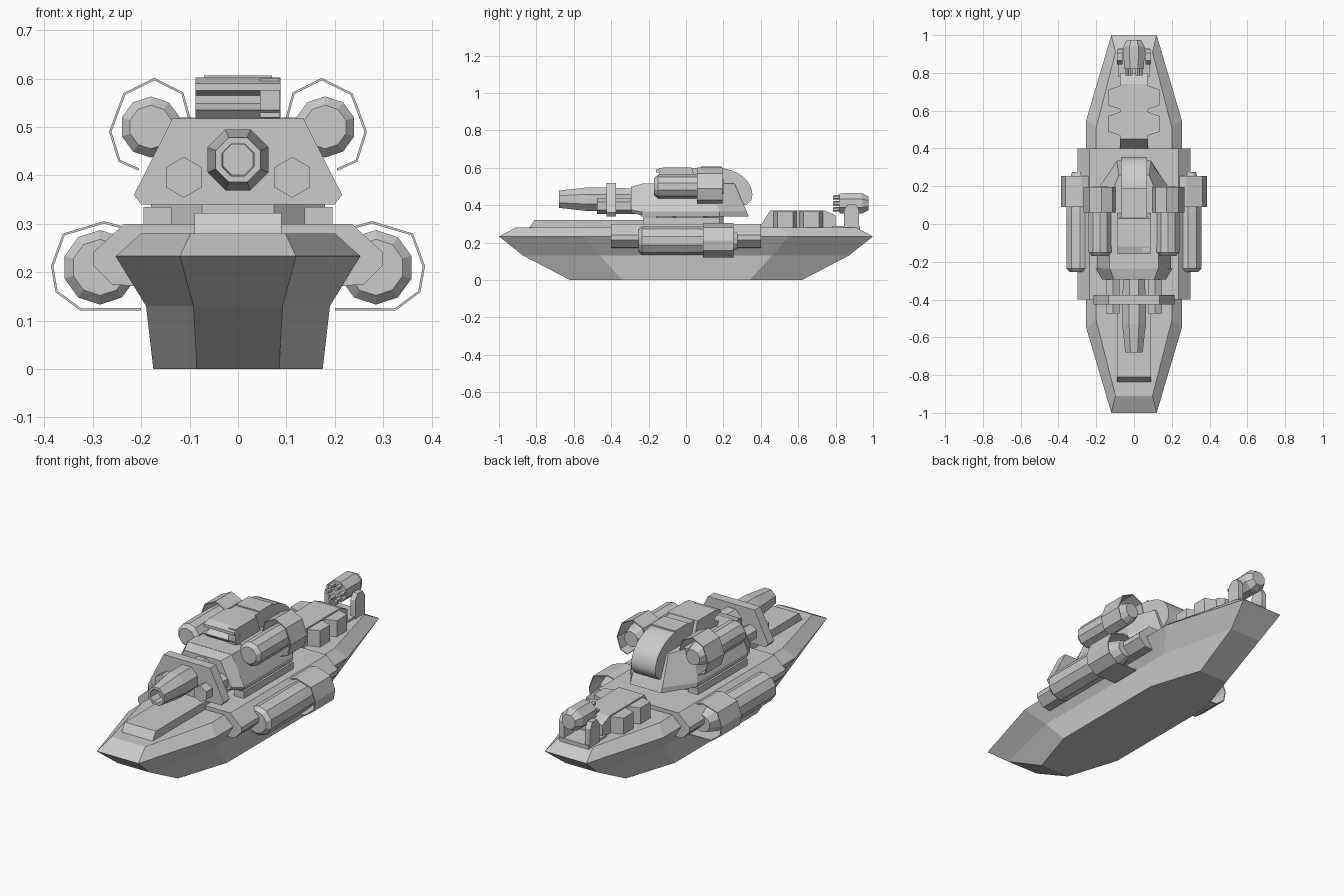
import bpy, bmesh, math

if "Cube" in bpy.data.objects:
    bpy.data.objects.remove(bpy.data.objects["Cube"])

def loft(name, rings, caps=True, closed=True):
    """Skin a series of equally sized point rings."""
    bm = bmesh.new()
    vs = [[bm.verts.new(p) for p in r] for r in rings]
    n = len(rings[0])
    for a, b in zip(vs, vs[1:]):
        for i in range(n if closed else n - 1):
            j = (i + 1) % n
            bm.faces.new((a[i], a[j], b[j], b[i]))
    if caps:
        bm.faces.new(vs[0])
        bm.faces.new(vs[-1])
    bmesh.ops.recalc_face_normals(bm, faces=bm.faces)
    me = bpy.data.meshes.new(name)
    bm.to_mesh(me)
    bm.free()
    ob = bpy.data.objects.new(name, me)
    bpy.context.collection.objects.link(ob)
    return ob

def box(name, x0, x1, y0, y1, z0, z1):
    return loft(name, [[(x0, y0, z), (x1, y0, z), (x1, y1, z), (x0, y1, z)] for z in (z0, z1)])

def side_prism(name, yz, x0, x1):
    return loft(name, [[(x, y, z) for y, z in yz] for x in (x0, x1)])

def front_prism(name, xz, y0, y1):
    return loft(name, [[(x, y, z) for x, z in xz] for y in (y0, y1)])

def turned(name, cx, cz, stations, n):
    """Faceted body along y from (y, radius) stations."""
    return loft(name, [[(cx + r * math.cos(2 * math.pi * (i + .5) / n), y,
                         cz + r * math.sin(2 * math.pi * (i + .5) / n)) for i in range(n)]
                       for y, r in stations])

def smooth(ob, angle=40):
    bpy.ops.object.select_all(action='DESELECT')
    bpy.context.view_layer.objects.active = ob
    ob.select_set(True)
    bpy.ops.object.shade_smooth_by_angle(angle=math.radians(angle))

def mirror_xz(half):
    return half + [(-x, z) for x, z in reversed(half)]

# hull: eight-sided plan at four heights
def plan(xe, xm, ye, ym, z):
    half = [(xe, -ye), (xm, -ym), (xm, ym), (xe, ye)]
    return [(x, y, z) for x, y in mirror_xz(half)]
loft("hull", [plan(.085, .175, .62, .34, 0), plan(.092, .19, .87, .46, .13),
              plan(.12, .253, 1, .55, .233), plan(.098, .2, .91, .51, .28)])
side_prism("foredeck", [(-.84, .275), (-.81, .322), (-.16, .322), (-.16, .275)], -.09, .09)
front_prism("sponson", mirror_xz([(.20, .17), (.26, .175), (.30, .215), (.30, .24), (.235, .30)]), -.4, .4)

# turret ring and turret body
turned_ring = [[(.195 * math.cos(math.pi * (i + .5) / 4), .02 + .195 * math.sin(math.pi * (i + .5) / 4), z)
                for i in range(8)] for z in (.29, .345)]
loft("turret_ring", turned_ring)
def turret_plan(a, y0, y1, b, y2, z):
    return [(x, y, z) for x, y in mirror_xz([(a, y0), (a, y1), (b, y2)])]
loft("turret", [turret_plan(.19, -.24, .18, .09, .335, .34),
                turret_plan(.195, -.24, .18, .09, .325, .365),
                turret_plan(.13, -.235, .13, .08, .26, .515)])

# gun shield and collar
shield = mirror_xz([(.20, .34), (.215, .36), (.135, .518)])
front_prism("gun_shield", shield, -.425, -.375)
loft("turret_collar", [[(x * k, y, .43 + (z - .43) * k) for x, z in shield]
                       for y, k in ((-.295, .78), (-.235, .95))])
for s in (-1, 1):
    loft("shield_arm", [[(s * .112 + .042 * math.cos(i * math.pi / 3 + math.pi / 6), y,
                          .396 + .042 * math.sin(i * math.pi / 3 + math.pi / 6)) for i in range(6)]
                        for y in (-.475, -.24)])

# main barrel with recessed muzzle
turned("main_barrel", 0, .432, [(-.24, .06), (-.43, .068), (-.53, .068), (-.68, .05),
                                (-.68, .036), (-.62, .034)], 8)

# curved cowl over the turret, smooth at the back
arc = [(.16 + .195 * math.cos(math.radians(a)), .455 + .145 * math.sin(math.radians(a)))
       for a in range(0, 91, 9)]
cowl = side_prism("rear_dome", [(.32, .40), (.35, .43)] + arc + [(-.0, .60), (-.0, .50), (.2, .40)], -.07, .07)
smooth(cowl)
# sensor head with a slot across the front
slot = [(-.14, .575), (-.11, .565), (-.11, .548), (-.14, .535)]
side_prism("sensor_head", [(-.125, .51), (-.15, .535)] + slot[::-1] +
           [(-.16, .575), (-.16, .59), (-.12, .602), (.03, .602), (.06, .51)], -.088, .088)
box("sensor_block", .045, .087, -.145, -.05, .52, .6)
box("sensor_hatch", -.07, .07, .08, .19, .56, .606)

# four pods, each in a thin open cowling
for s in (-1, 1):
    turned("lower_pod", s * .285, .21, [(-.255, .058), (-.235, .077), (.06, .077), (.2, .07), (.275, .045)], 10)
    lower = [(.20, .123), (.325, .123), (.375, .16), (.384, .212), (.36, .278), (.277, .303), (.22, .287)]
    turned("upper_pod", s * .18, .50, [(-.17, .045), (-.15, .063), (.06, .063), (.15, .058), (.2, .04)], 10)
    upper = [(.205, .412), (.245, .43), (.264, .49), (.235, .568), (.173, .599), (.115, .57), (.10, .515)]
    for name, xz, ys in (("lower_cowling", lower, (.09, .255)), ("upper_cowling", upper, (.06, .195))):
        ob = loft(name, [[(s * x, y, z) for x, z in xz] for y in ys], caps=False, closed=False)
        m = ob.modifiers.new("wall", 'SOLIDIFY')
        m.thickness = .005
        m.offset = 0
    # struts and clamps tying pods to hull and turret
    box("lower_strut", *sorted((s * .19, s * .29)), -.2, .23, .18, .24)
    box("upper_strut", *sorted((s * .09, s * .18)), -.12, .17, .46, .52)
    box("turret_cheek", *sorted((s * .137, s * .195)), -.23, .18, .29, .335)

# stern deck housing with lockers
side_prism("stern_housing", [(.39, .275), (.45, .372), (.74, .372), (.80, .345), (.80, .275)], -.075, .075)
for s in (-1, 1):
    for y in (.53, .67):
        loft("locker", [[(s * x, y - d, z), (s * x, y + d, z), (s * .135, y + d - .025, z), (s * .135, y - d + .025, z)]
                        for x, d, z in ((.06, .067, .275), (.06, .067, .365))])
    # stern gun bracket
    side_prism("gun_bracket", [(.845, .27), (.925, .27), (.925, .375), (.905, .405), (.865, .405), (.845, .375)],
               s * .062, s * .09)
box("gun_base", -.085, .085, .78, .93, .27, .29)
turned("stern_gun", 0, .41, [(.82, .058), (.94, .06), (.975, .04)], 8)
for i in range(6):
    a = i * math.pi / 3
    turned("gun_muzzle", .037 * math.cos(a), .41 + .037 * math.sin(a), [(.785, .011), (.83, .013)], 6)
